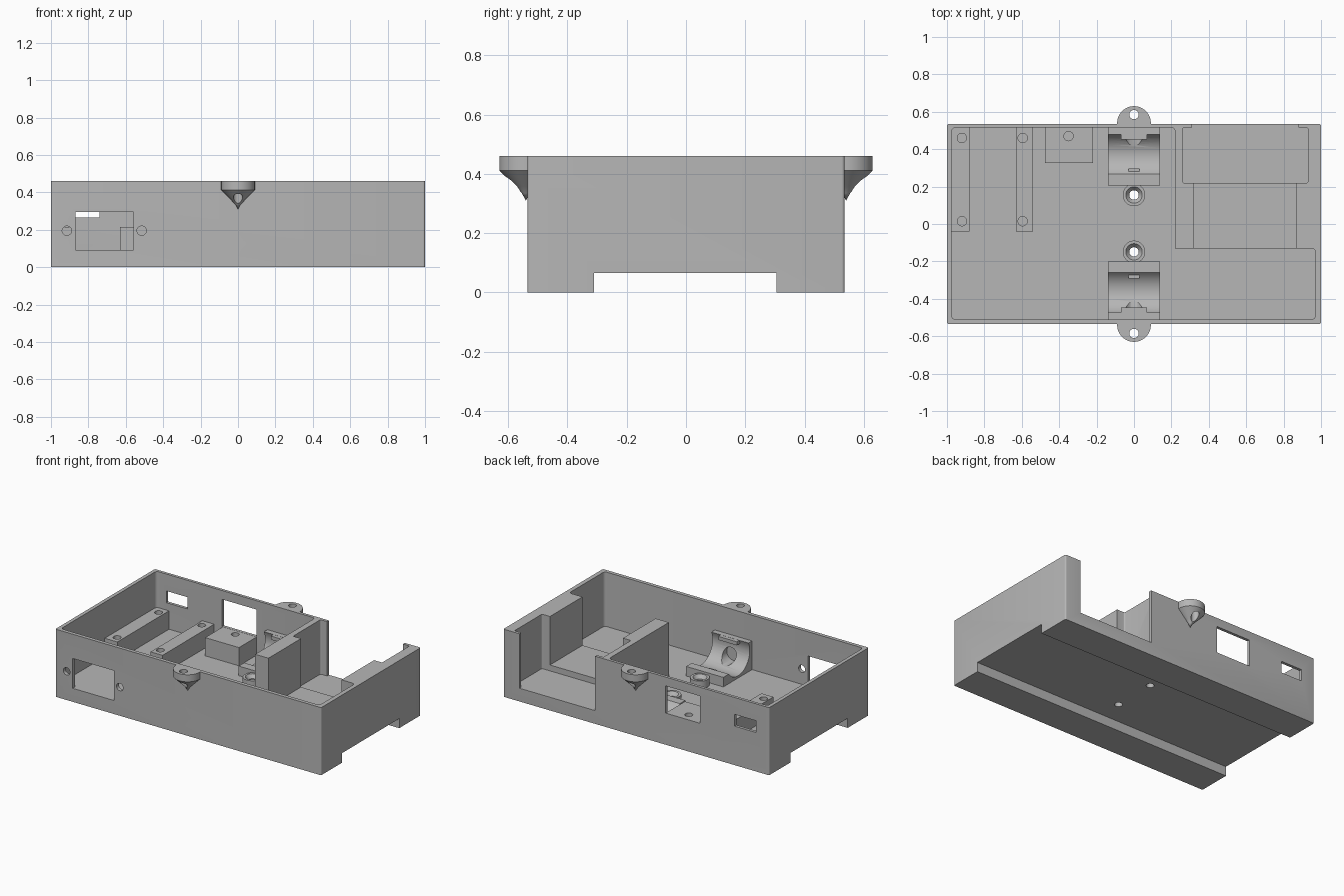
import bpy, bmesh, math
from mathutils import Matrix, Vector

if "Cube" in bpy.data.objects:
    bpy.data.objects.remove(bpy.data.objects["Cube"], do_unlink=True)

grey = bpy.data.materials.new("plain grey")
grey.use_nodes = True
grey.diffuse_color = (0.47, 0.47, 0.47, 1)
grey.node_tree.nodes["Principled BSDF"].inputs["Base Color"].default_value = grey.diffuse_color

TOP, FLOOR, RAIL, MID = 0.46, 0.09, 0.215, 0.003


def finish(bm, name):
    bmesh.ops.recalc_face_normals(bm, faces=bm.faces)
    mesh = bpy.data.meshes.new(name)
    bm.to_mesh(mesh)
    bm.free()
    ob = bpy.data.objects.new(name, mesh)
    bpy.context.collection.objects.link(ob)
    mesh.materials.append(grey)
    return ob


def box(name, x, y, z, rounding=0):
    """Box from ranges, with optional rounded upright edges."""
    bm = bmesh.new()
    bmesh.ops.create_cube(bm, size=1)
    for v in bm.verts:
        v.co = Vector([r[0] if c < 0 else r[1]
                       for c, r in zip(v.co, (sorted(x), sorted(y), sorted(z)))])
    if rounding:
        upright = [e for e in bm.edges
                   if abs(e.verts[0].co.z - e.verts[1].co.z) > 0.001]
        bmesh.ops.bevel(bm, geom=upright, offset=rounding, segments=4,
                        profile=0.5, affect='EDGES')
    return finish(bm, name)


def rod(name, centre, r, length, axis='Z', r_top=None):
    """Cylinder or cone centred on a point."""
    bm = bmesh.new()
    turn = {'X': Matrix.Rotation(math.pi / 2, 4, 'Y'),
            'Y': Matrix.Rotation(math.pi / 2, 4, 'X'),
            'Z': Matrix.Identity(4)}[axis]
    bmesh.ops.create_cone(bm, cap_ends=True, segments=40, radius1=r,
                          radius2=r if r_top is None else r_top, depth=length,
                          matrix=Matrix.Translation(centre) @ turn)
    return finish(bm, name)


def lathe(name, centre, profile):
    """Turn (radius, height) points around an upright axis."""
    bm = bmesh.new()
    verts = [bm.verts.new((r, 0, z)) for r, z in profile]
    edges = [bm.edges.new(p) for p in zip(verts, verts[1:])]
    bmesh.ops.spin(bm, geom=verts + edges, cent=(0, 0, 0), axis=(0, 0, 1),
                   angle=2 * math.pi, steps=48)
    bmesh.ops.remove_doubles(bm, verts=bm.verts, dist=0.0001)
    bmesh.ops.translate(bm, verts=bm.verts, vec=centre)
    return finish(bm, name)


def cut(ob, *cutters):
    """Subtract each cutter, then remove it."""
    for c in cutters:
        mod = ob.modifiers.new("cut", 'BOOLEAN')
        mod.operation, mod.solver, mod.object = 'DIFFERENCE', 'EXACT', c
        bpy.context.view_layer.objects.active = ob
        bpy.ops.object.modifier_apply(modifier=mod.name)
        bpy.data.objects.remove(c, do_unlink=True)
    return ob


# Case shell: cavity, connector bay and mounting channel
case = box("case", (-1, 1), (-0.535, 0.535), (0, TOP), 0.01)
cut(case,
    box("channel", (-2, 2), (-0.31, 0.305), (-1, 0.065)),
    box("main_cavity", (-0.975, 0.22), (-0.51, 0.515), (FLOOR, 1), 0.02),
    box("front_cavity", (0, 0.97), (-0.51, -0.13), (FLOOR, 1), 0.02),
    box("wide_bay", (0.26, 0.93), (0.22, 0.515), (FLOOR, 1), 0.008),
    box("bay_mouth", (0.31, 0.88), (0.4, 0.7), (FLOOR, 1)),
    box("narrow_bay", (0.32, 0.87), (-0.2, 0.3), (0.13, 1)))

# Wall openings: socket and screws in front, two windows behind
cut(case,
    box("socket", (-0.87, -0.56), (-0.6, -0.45), (FLOOR + 0.002, 0.295)),
    box("slot", (-0.9, -0.74), (0.45, 0.6), (0.265, 0.345)),
    box("window", (-0.48, -0.22), (0.45, 0.6), (RAIL, 0.4)))
for x in (-0.915, -0.515):
    cut(case, rod("screw", (x, -0.53, 0.195), 0.025, 0.1, 'Y'))
for s in (-1, 1):
    cut(case, rod("floor_hole", (0, MID + s * 0.152, 0.1), 0.025, 0.3))

# Board rails with screw holes
for name, x0, x1, hx in (("outer_rail", -0.98, -0.88, -0.92),
                         ("inner_rail", -0.63, -0.54, -0.595)):
    rail = box(name, (x0, x1), (-0.04, 0.52), (FLOOR - 0.005, RAIL))
    for y in (0.015, 0.46):
        cut(rail, rod("hole", (hx, y, RAIL), 0.025, 0.16))

# Pedestal below the rear window
pedestal = box("window_pedestal", (-0.475, -0.22), (0.325, 0.52),
               (FLOOR - 0.005, RAIL - 0.001))
cut(pedestal, rod("hole", (-0.35, 0.47, RAIL), 0.025, 0.16))

for s, side in ((-1, "front"), (1, "back")):
    def at(d):
        return MID + s * d

    # Hanging lug with a tapered underside
    lug = lathe(side + "_lug", (0, s * 0.54, 0),
                [(0, TOP), (0.09, TOP), (0.09, 0.412), (0.035, 0.357),
                 (0.014, 0.335), (0, 0.31)])
    cut(lug, box("inner_half", (-1, 1), (s * 0.2, s * 0.532), (0, 1)),
        rod("hole", (0, s * 0.585, 0.4), 0.025, 0.4))

    # Screw boss with a countersink
    boss = rod(side + "_boss", (0, at(0.152), 0.112), 0.06, 0.055)
    cut(boss, rod("hole", (0, at(0.152), 0.1), 0.025, 0.3),
        rod("sink", (0, at(0.152), 0.13), 0.025, 0.03, 'Z', 0.048))

    # Curved cradle against the wall
    cradle = box(side + "_cradle", (-0.14, 0.14), (at(0.204), at(0.516)),
                 (FLOOR - 0.005, 0.285))
    cut(cradle, box("low_lip", (-1, 1), (at(0.1), at(0.36)), (0.155, 1)),
        rod("hollow", (0, at(0.363), 0.23), 0.125, 1, 'X'),
        rod("eye", (0, at(0.45), 0.165), 0.05, 0.13, 'Y'))
    box(side + "_cradle_hook", (-0.07, 0.07), (at(0.45), at(0.515)), (0.26, 0.284))
    box(side + "_cradle_stop", (-0.03, 0.03), (at(0.25), at(0.295)),
        (FLOOR, 0.14))

# Smooth the round surfaces, keep corners crisp
bpy.ops.object.select_all(action='DESELECT')
for ob in bpy.context.collection.objects:
    if ob.type == 'MESH' and ob.data.materials.get("plain grey"):
        ob.select_set(True)
        bpy.context.view_layer.objects.active = ob
bpy.ops.object.shade_smooth_by_angle(angle=math.radians(28))
